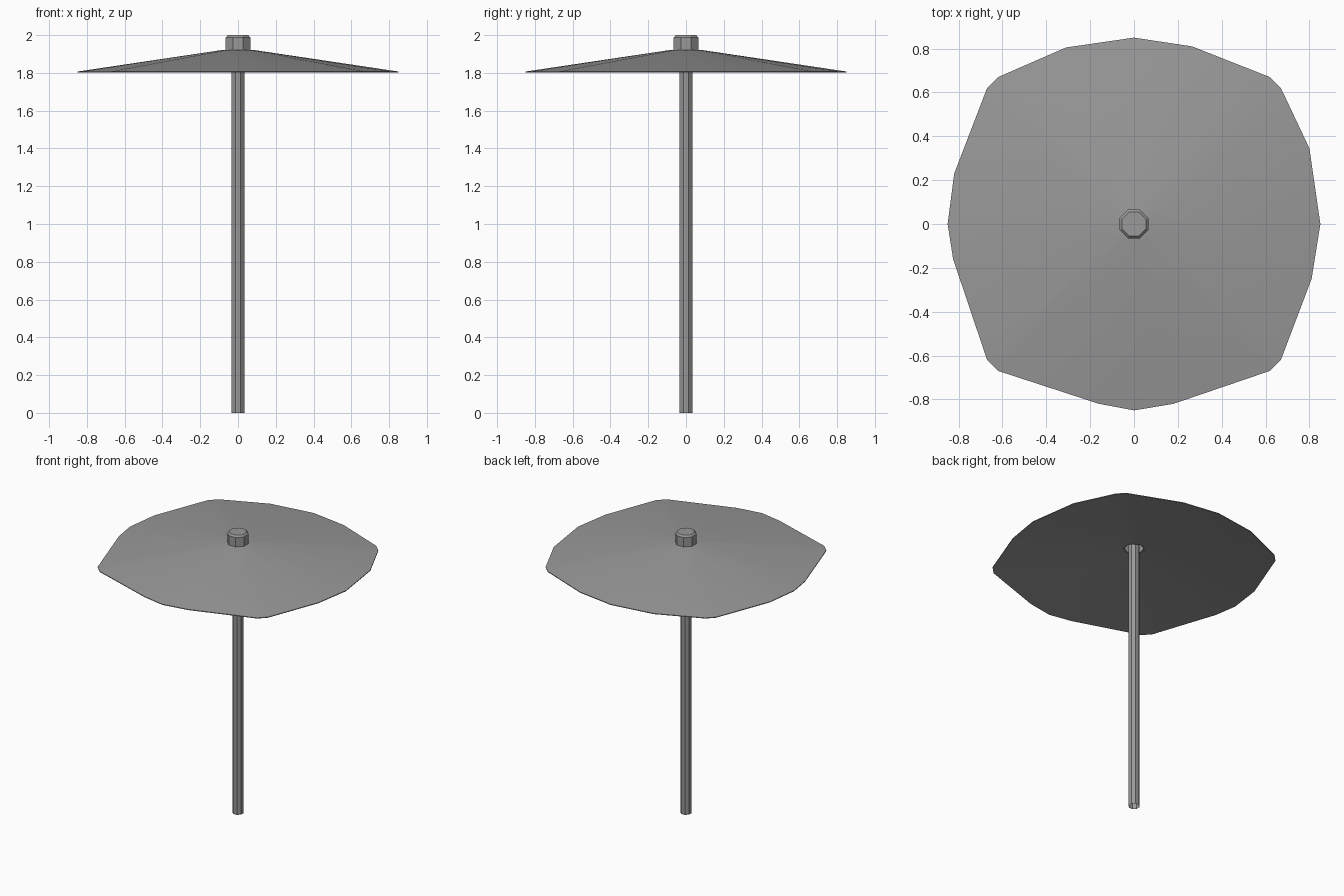
import bpy, bmesh, math
from mathutils import Vector

if "Cube" in bpy.data.objects:
    bpy.data.objects.remove(bpy.data.objects["Cube"], do_unlink=True)

# One plain grey for everything
grey = bpy.data.materials.new("mid_grey")
grey.use_nodes = True
grey.diffuse_color = (0.32, 0.32, 0.32, 1)
grey.node_tree.nodes["Principled BSDF"].inputs["Base Color"].default_value = grey.diffuse_color


def octagon(apothem, z):
    """Eight-sided ring with flats facing the axes."""
    r = apothem / math.cos(math.pi / 8)
    angles = [math.pi / 8 + i * math.pi / 4 for i in range(8)]
    return [Vector((r * math.cos(a), r * math.sin(a), z)) for a in angles]


def loft(name, rings, cap_top=False, loop=False):
    """Skin matching rings listed in order; loop joins the last to the first."""
    bm = bmesh.new()
    vs = [[bm.verts.new(p) for p in ring] for ring in rings]
    pairs = list(zip(vs, vs[1:])) + ([(vs[-1], vs[0])] if loop else [])
    for low, high in pairs:
        n = len(low)
        for i in range(n):
            j = (i + 1) % n
            bm.faces.new((low[i], low[j], high[j], high[i]))
    if cap_top:
        bm.faces.new(vs[-1])
    me = bpy.data.meshes.new(name)
    bm.to_mesh(me)
    bm.free()
    me.materials.append(grey)
    ob = bpy.data.objects.new(name, me)
    bpy.context.collection.objects.link(ob)
    return ob


# Pole
loft("pole", [octagon(0.034, 0), octagon(0.034, 1.94)])

# Cap with chamfered top, open underneath
loft("cap", [octagon(0.065, 1.915), octagon(0.065, 1.988), octagon(0.054, 2.0)], cap_top=True)

# Canopy: uneven outline, counter-clockwise, tapering straight to a small collar
outline = [(0.85, 0), (0.80, 0.345), (0.67, 0.62), (0.62, 0.67), (0.265, 0.81),
           (0, 0.85), (-0.31, 0.805), (-0.62, 0.67), (-0.67, 0.62), (-0.82, 0.23),
           (-0.85, 0), (-0.825, -0.16), (-0.67, -0.62), (-0.62, -0.67), (-0.16, -0.82),
           (0, -0.85), (0.18, -0.82), (0.62, -0.67), (0.67, -0.62), (0.81, -0.25)]


def rim(z):
    return [Vector((x, y, z)) for x, y in outline]


def collar(radius, z):
    return [Vector((x, y, 0)).normalized() * radius + Vector((0, 0, z)) for x, y in outline]


canopy = loft("canopy", [rim(1.802), rim(1.807), collar(0.085, 1.921), collar(0.06, 1.922),
                         collar(0.06, 1.917), collar(0.085, 1.916)], loop=True)
bpy.ops.object.select_all(action='DESELECT')
canopy.select_set(True)
bpy.context.view_layer.objects.active = canopy
bpy.ops.object.shade_smooth_by_angle(angle=math.radians(30))
